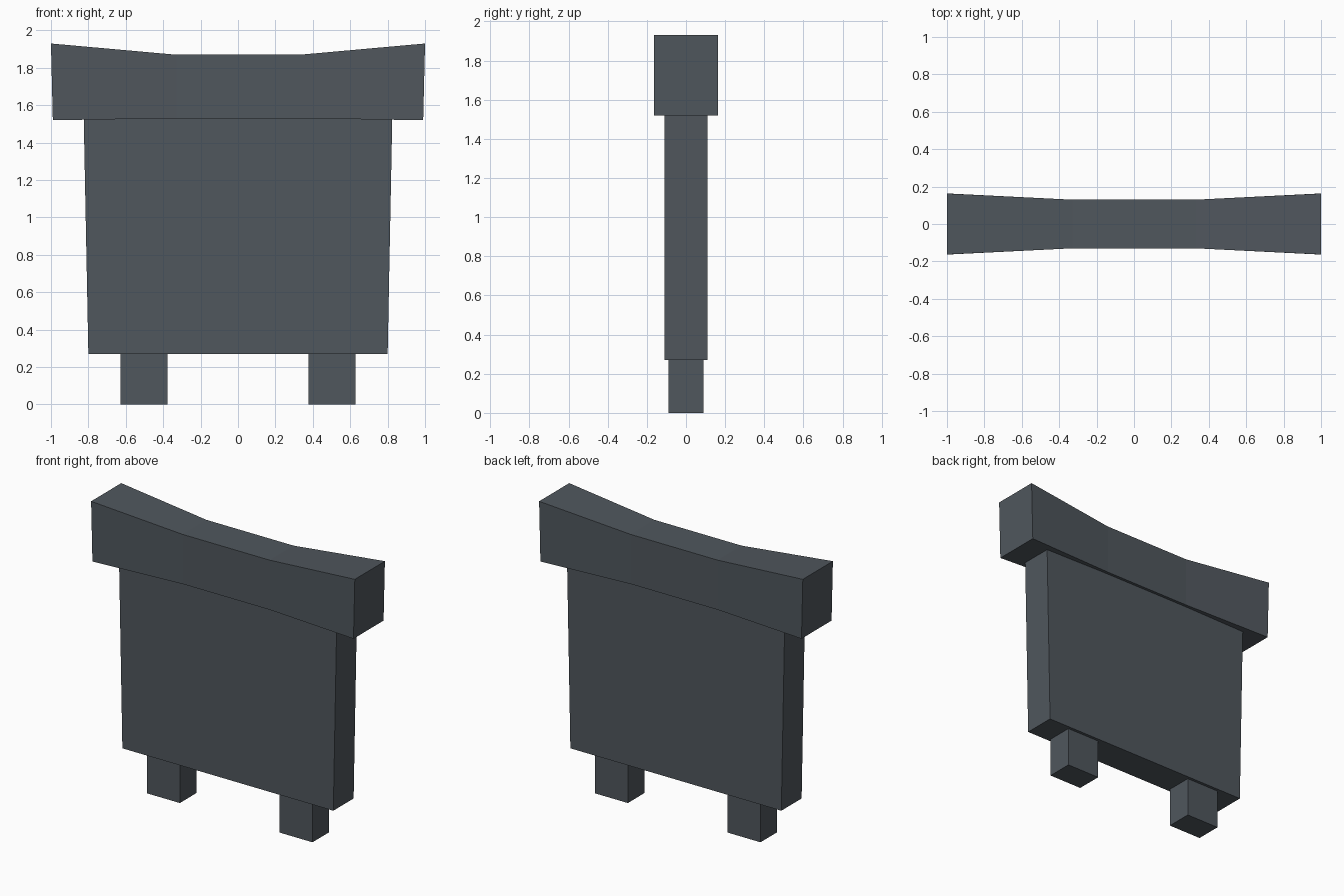
import bpy
import bmesh

cube = bpy.data.objects.get("Cube")
if cube:
    bpy.data.objects.remove(cube, do_unlink=True)

# Single dark slate colour
slate = bpy.data.materials.new("dark_slate")
slate.use_nodes = True
colour = (0.08, 0.095, 0.11, 1)
slate.diffuse_color = colour
bsdf = slate.node_tree.nodes["Principled BSDF"]
bsdf.inputs["Base Color"].default_value = colour
bsdf.inputs["Roughness"].default_value = 0.8


def loft(name, sections):
    """Join four-cornered sections into a closed, flat-faced solid."""
    bm = bmesh.new()
    rings = [[bm.verts.new(p) for p in ring] for ring in sections]
    for a, b in zip(rings, rings[1:]):
        for i in range(4):
            j = (i + 1) % 4
            bm.faces.new((a[i], a[j], b[j], b[i]))
    bm.faces.new(rings[0])
    bm.faces.new(rings[-1])
    bmesh.ops.recalc_face_normals(bm, faces=bm.faces)
    mesh = bpy.data.meshes.new(name)
    bm.to_mesh(mesh)
    bm.free()
    mesh.materials.append(slate)
    obj = bpy.data.objects.new(name, mesh)
    bpy.context.collection.objects.link(obj)
    return obj


def level(x0, x1, depth, z):
    """Horizontal rectangle, depth measured each way from the middle."""
    return [(x0, -depth, z), (x1, -depth, z), (x1, depth, z), (x0, depth, z)]


def upright(x_low, x_high, depth, low, high):
    """Cross-section of the top rail."""
    return [(x_low, -depth, low), (x_low, depth, low),
            (x_high, depth, high), (x_high, -depth, high)]


# Panel, slightly wider at the top and seated into the rail
loft("main_panel", [level(-0.8, 0.8, 0.11, 0.27),
                    level(-0.825, 0.825, 0.11, 1.54)])

# Flared top rail with raised ends
loft("top_rail", [upright(-0.99, -1, 0.163, 1.52, 1.93),
                  upright(-0.33, -0.33, 0.13, 1.53, 1.87),
                  upright(0.33, 0.33, 0.13, 1.53, 1.87),
                  upright(0.99, 1, 0.163, 1.52, 1.93)])

# Two short feet
for side, x in (("left", 0.503), ("right", -0.503)):
    loft(side + "_foot", [level(x - 0.125, x + 0.125, 0.09, 0),
                          level(x - 0.125, x + 0.125, 0.09, 0.28)])
